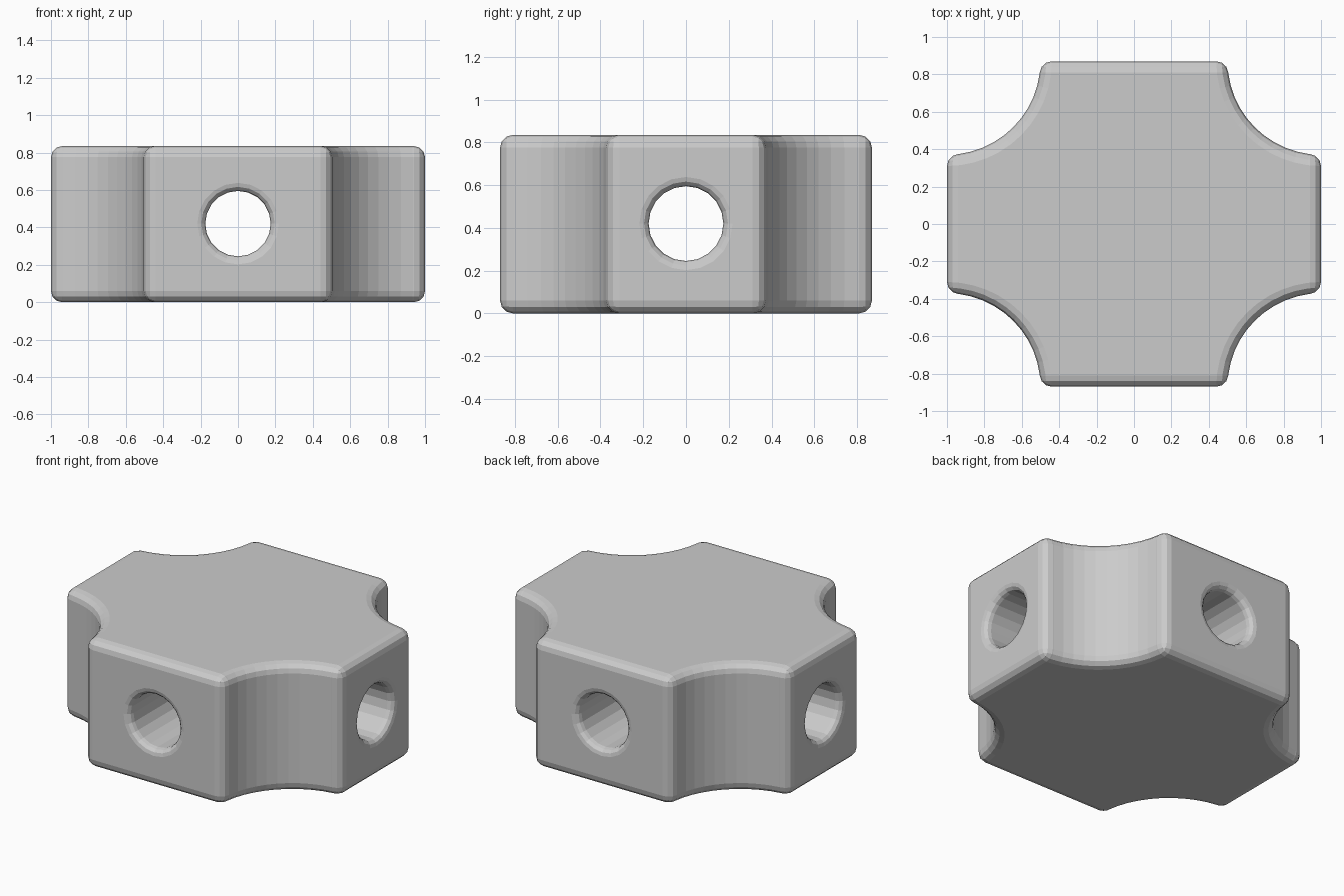
import bpy, bmesh
from math import sin, cos, pi

if "Cube" in bpy.data.objects:
    bpy.data.objects.remove(bpy.data.objects["Cube"])

HALF_X, HALF_Y, HEIGHT = 1.0, 0.87, 0.835
SCOOP, ROUND = 0.5, 0.06
HOLE, FLARE, HOLE_Z = 0.175, 0.043, 0.42


def make_object(name, bm):
    bmesh.ops.recalc_face_normals(bm, faces=bm.faces)
    mesh = bpy.data.meshes.new(name)
    bm.to_mesh(mesh)
    bm.free()
    ob = bpy.data.objects.new(name, mesh)
    bpy.context.collection.objects.link(ob)
    return ob


# cross-shaped body: rectangle with a quarter-circle scoop at each corner
bm = bmesh.new()
outline = []
steps = 12
for sx, sy, start in ((1, 1, 1.0), (-1, 1, 1.5), (-1, -1, 0.0), (1, -1, 0.5)):
    for i in range(steps + 1):
        a = pi * (start + 0.5 * (1 - i / steps))
        outline.append(bm.verts.new((sx * HALF_X + SCOOP * cos(a),
                                     sy * HALF_Y + SCOOP * sin(a), 0)))
base = bm.faces.new(outline)
top = bmesh.ops.extrude_face_region(bm, geom=[base])["geom"]
bmesh.ops.translate(bm, vec=(0, 0, HEIGHT),
                    verts=[v for v in top if isinstance(v, bmesh.types.BMVert)])
body = make_object("cross_connector_body", bm)

# rounded outer edges
bev = body.modifiers.new("rounded_edges", "BEVEL")
bev.width, bev.segments = ROUND, 3
bev.limit_method, bev.angle_limit = "ANGLE", 0.6
bev.use_clamp_overlap = False


def hole_cutter(name, half, along_x, sides=20):
    """Through-hole whose two mouths open out in a small rounded flare."""
    flare = [(half - FLARE * (1 - sin(t)), HOLE + FLARE * (1 - cos(t)))
             for t in (0, pi / 6, pi / 3, pi / 2)]
    profile = flare + [(half + 0.2, HOLE + FLARE)]
    profile = [(-d, r) for d, r in reversed(profile)] + profile
    bm = bmesh.new()
    rings = []
    for d, r in profile:
        ring = []
        for k in range(sides):
            a = 2 * pi * k / sides
            u, z = r * cos(a), HOLE_Z + r * sin(a)
            ring.append(bm.verts.new((d, u, z) if along_x else (u, d, z)))
        rings.append(ring)
    for p, q in zip(rings, rings[1:]):
        for k in range(sides):
            j = (k + 1) % sides
            bm.faces.new((p[k], p[j], q[j], q[k]))
    bm.faces.new(rings[0])
    bm.faces.new(rings[-1])
    ob = make_object(name, bm)
    ob.hide_render = True
    ob.display_type = "WIRE"
    return ob


# crossing holes through both pairs of arms
for name, half, along_x in (("side_hole_cutter", HALF_X, True),
                            ("front_hole_cutter", HALF_Y, False)):
    cut = body.modifiers.new(name, "BOOLEAN")
    cut.operation, cut.solver = "DIFFERENCE", "EXACT"
    cut.object = hole_cutter(name, half, along_x)
